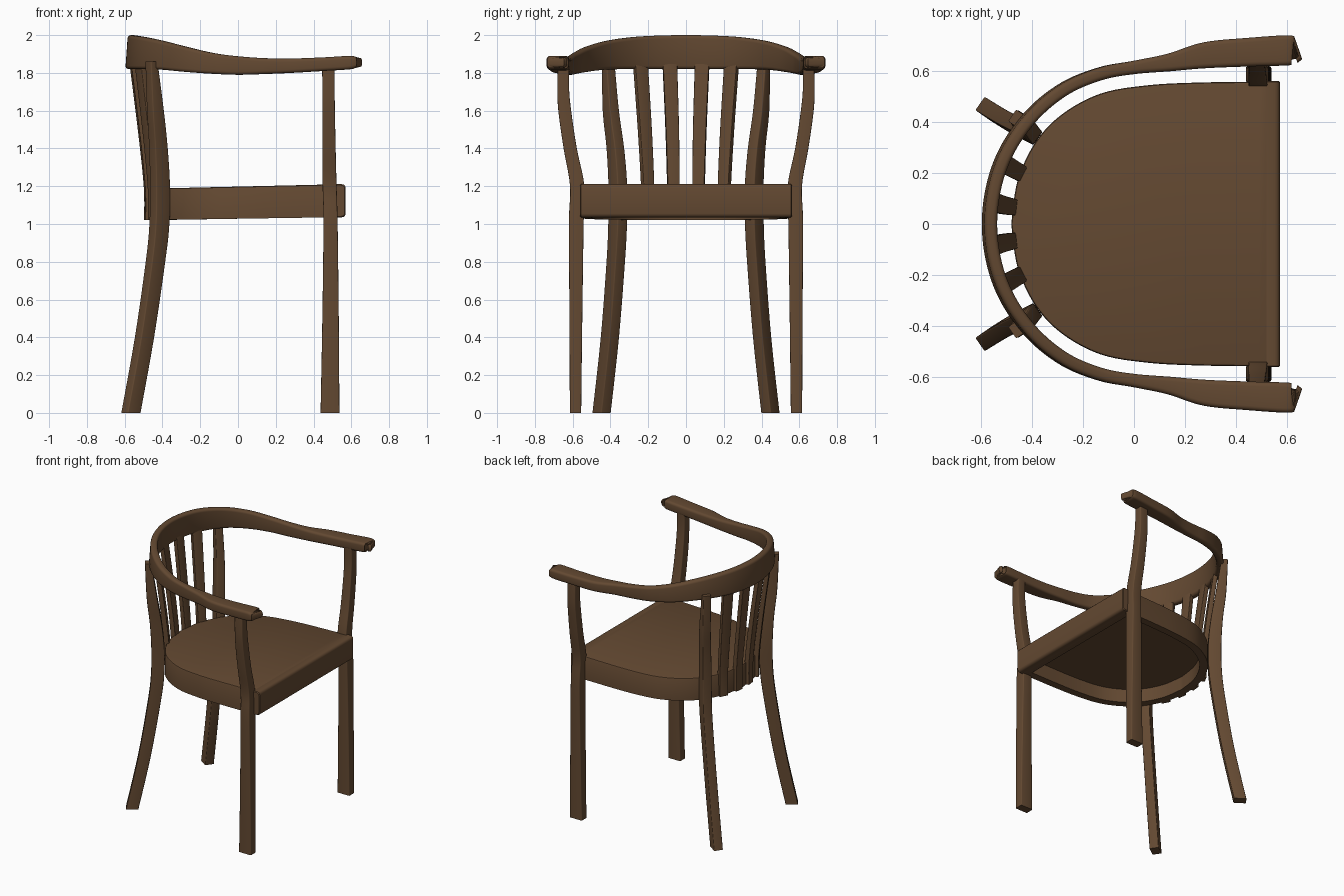
import bpy, bmesh, math
from mathutils import Vector

wood = bpy.data.materials.new("dark brown wood")
wood.diffuse_color = (0.125, 0.066, 0.031, 1)


def spline(pts, n):
    """Catmull-Rom through tuples of any length, n steps per span."""
    out = []
    for i in range(len(pts) - 1):
        a, b, c, d = pts[max(i - 1, 0)], pts[i], pts[i + 1], pts[min(i + 2, len(pts) - 1)]
        for k in range(n):
            t = k / n
            out.append(tuple(0.5 * (2 * q + (r - p) * t + (2 * p - 5 * q + 4 * r - s) * t * t
                                    + (3 * q - p - 3 * r + s) * t ** 3)
                             for p, q, r, s in zip(a, b, c, d)))
    return out + [tuple(pts[-1])]


def ring(c, u, v, w, h, r, seg=3):
    """Rounded rectangle, w along u and h along v."""
    pts = []
    for k, (sx, sy) in enumerate([(1, 1), (-1, 1), (-1, -1), (1, -1)]):
        for j in range(seg + 1):
            a = math.pi / 2 * (k + j / seg)
            pts.append(c + u * (sx * (w / 2 - r) + r * math.cos(a))
                       + v * (sy * (h / 2 - r) + r * math.sin(a)))
    return pts


def loft(name, rings, angle=35):
    """Skin closed rings in order and cap both ends."""
    bm = bmesh.new()
    vs = [[bm.verts.new(p) for p in r] for r in rings]
    n = len(vs[0])
    for a, b in zip(vs, vs[1:]):
        for i in range(n):
            j = (i + 1) % n
            bm.faces.new((a[i], a[j], b[j], b[i]))
    bm.faces.new(vs[0][::-1])
    bm.faces.new(vs[-1])
    bmesh.ops.recalc_face_normals(bm, faces=bm.faces)
    me = bpy.data.meshes.new(name)
    bm.to_mesh(me)
    bm.free()
    me.materials.append(wood)
    ob = bpy.data.objects.new(name, me)
    bpy.context.collection.objects.link(ob)
    bpy.ops.object.select_all(action='DESELECT')
    ob.select_set(True)
    bpy.context.view_layer.objects.active = ob
    bpy.ops.object.shade_smooth_by_angle(angle=math.radians(angle))
    return ob


def post(name, stations, direction, side, r=0.006):
    """Upright with stations (x, y, z, depth along direction, width across)."""
    u = Vector((direction[0], direction[1] * side, 0)).normalized()
    v = Vector((-u.y, u.x, 0))
    loft(name, [ring(Vector((x, y * side, z)), u, v, d, w, r)
                for x, y, z, d, w in spline(stations, 5)])


# seat: D-shaped top with a hollow apron underneath
half = spline([(-0.48, 0), (-0.455, 0.17), (-0.385, 0.32), (-0.28, 0.43), (-0.13, 0.51),
               (0.05, 0.542), (0.25, 0.553), (0.53, 0.557)], 6)
outline = [(x, -y) for x, y in half[:0:-1]] + half


def seat_ring(s, z0, slope):
    return [Vector((0.08 + (x - 0.08) * s, y * s, z0 + slope * x)) for x, y in outline]


loft("seat", [seat_ring(0.9, 1.13, 0.02), seat_ring(0.9, 1.028, 0.015),
              seat_ring(1.0, 1.028, 0.015), seat_ring(1.0, 1.188, 0.023),
              seat_ring(0.994, 1.195, 0.023), seat_ring(0.98, 1.198, 0.023)])

# front rail: rounded board closing the seat
X, Y, Z = Vector((1, 0, 0)), Vector((0, 1, 0)), Vector((0, 0, 1))
loft("front_rail", [ring(Vector((0.535, y, 1.123)), X, Z, 0.07 - e, 0.175 - e, 0.02)
                    for y, e in [(-0.56, 0.01), (-0.555, 0), (0.555, 0), (0.56, 0.01)]])

for side, tag in ((1, "left"), (-1, "right")):
    # front legs rise past the seat and bow outwards to the arms
    post("front_leg_" + tag, [
        (0.487, 0.585, 0, 0.10, 0.06), (0.49, 0.583, 0.5, 0.087, 0.068),
        (0.49, 0.581, 1.0, 0.075, 0.078), (0.485, 0.576, 1.2, 0.074, 0.076),
        (0.482, 0.613, 1.4, 0.07, 0.07), (0.48, 0.642, 1.6, 0.066, 0.068),
        (0.479, 0.65, 1.72, 0.065, 0.062), (0.478, 0.648, 1.84, 0.065, 0.06)], (1, 0), side)
    # back legs: splayed, turned towards the curve of the back
    post("back_leg_" + tag, [
        (-0.567, 0.447, 0, 0.085, 0.064), (-0.495, 0.403, 0.4, 0.085, 0.064),
        (-0.437, 0.372, 0.8, 0.087, 0.064), (-0.416, 0.362, 1.0, 0.09, 0.064),
        (-0.413, 0.361, 1.2, 0.09, 0.064), (-0.421, 0.374, 1.4, 0.082, 0.062),
        (-0.437, 0.398, 1.6, 0.072, 0.06), (-0.458, 0.412, 1.86, 0.045, 0.055)],
        (-0.82, 0.57), side)
    # back slats
    post("inner_slat_" + tag, [
        (-0.476, 0.067, 1.022, 0.036, 0.064), (-0.478, 0.067, 1.2, 0.036, 0.064),
        (-0.51, 0.073, 1.5, 0.034, 0.07), (-0.556, 0.086, 1.86, 0.032, 0.076)],
        (-1, 0.12), side, 0.004)
    post("outer_slat_" + tag, [
        (-0.447, 0.2, 1.022, 0.036, 0.064), (-0.449, 0.203, 1.2, 0.036, 0.064),
        (-0.477, 0.218, 1.5, 0.034, 0.07), (-0.518, 0.242, 1.86, 0.032, 0.076)],
        (-0.88, 0.46), side, 0.004)

# back and arm rail: x, y, width, bottom, top from the middle to one arm tip
arm = [(-0.565, 0, 0.05, 1.82, 2.0), (-0.545, 0.16, 0.05, 1.82, 1.997),
       (-0.49, 0.30, 0.05, 1.82, 1.988), (-0.395, 0.43, 0.05, 1.817, 1.968),
       (-0.27, 0.53, 0.05, 1.805, 1.937), (-0.13, 0.588, 0.05, 1.795, 1.905),
       (0, 0.612, 0.052, 1.79, 1.888), (0.14, 0.632, 0.07, 1.794, 1.878),
       (0.28, 0.66, 0.102, 1.80, 1.876), (0.45, 0.672, 0.112, 1.81, 1.882),
       (0.60, 0.679, 0.118, 1.82, 1.89), (0.618, 0.679, 0.104, 1.832, 1.878)]
path = spline([(s[0], -s[1]) + s[2:] for s in arm[:0:-1]] + arm, 6)
rings = []
for i, (x, y, w, zb, zt) in enumerate(path):
    p, q = path[max(i - 1, 0)], path[min(i + 1, len(path) - 1)]
    normal = Vector((p[1] - q[1], q[0] - p[0], 0)).normalized()
    lean = 0.07 if x < 0 else 0.0
    up = Z - normal * lean * min(1, -x / 0.4)
    rings.append(ring(Vector((x, y, (zb + zt) / 2)), normal, up, w, zt - zb, 0.018, 4))
loft("back_and_arm_rail", rings, 40)
